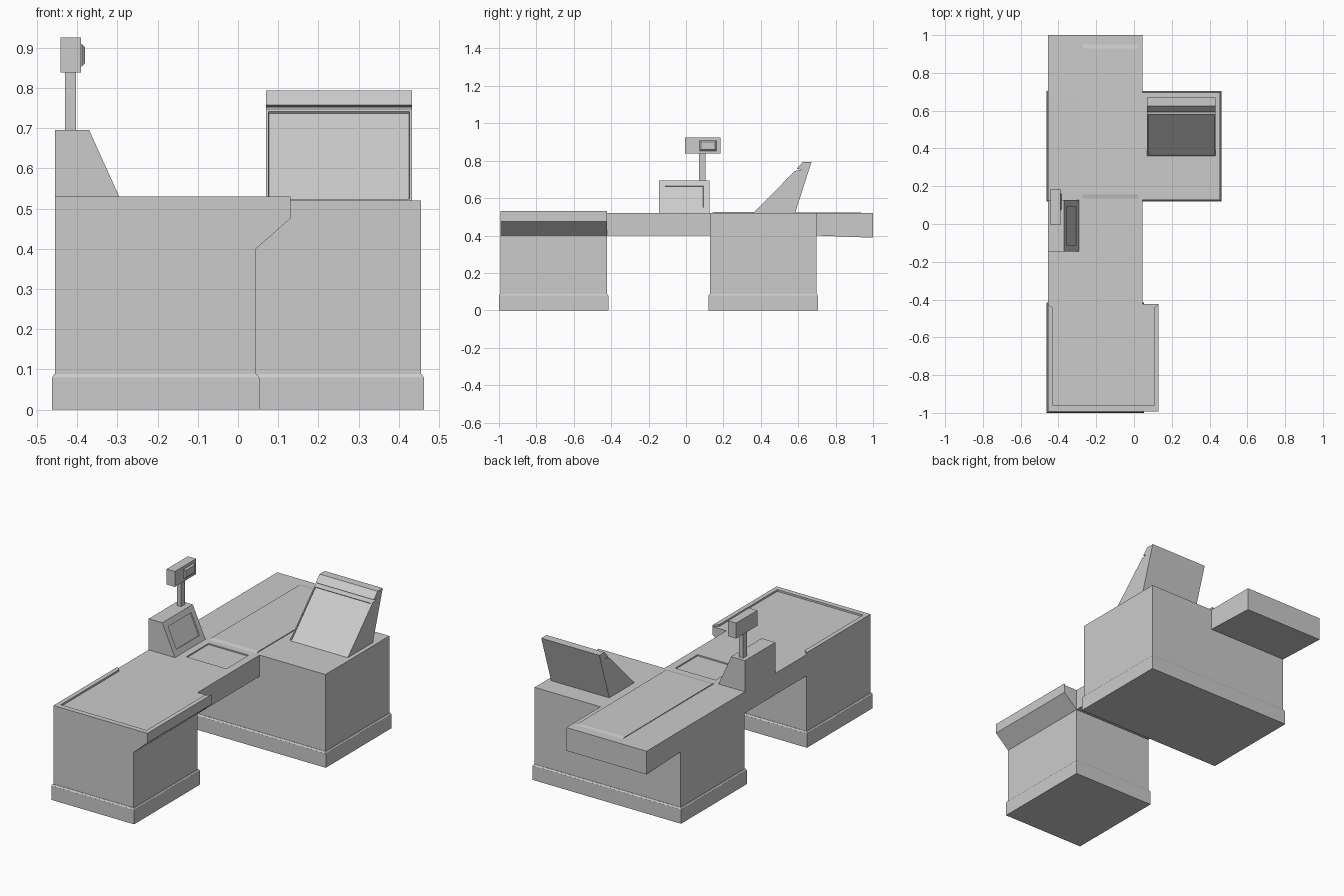
import bpy, bmesh
from mathutils import Vector

if "Cube" in bpy.data.objects:
    bpy.data.objects.remove(bpy.data.objects["Cube"])


def finish(name, bm):
    bmesh.ops.recalc_face_normals(bm, faces=bm.faces)
    me = bpy.data.meshes.new(name)
    bm.to_mesh(me)
    bm.free()
    ob = bpy.data.objects.new(name, me)
    bpy.context.collection.objects.link(ob)
    return ob


def prism(name, pts, axis, a, b):
    """Extrude a 2D outline along an axis: x -> (y,z), y -> (x,z), z -> (x,y)."""
    place = {'x': lambda p, t: (t, p[0], p[1]),
             'y': lambda p, t: (p[0], t, p[1]),
             'z': lambda p, t: (p[0], p[1], t)}[axis]
    bm = bmesh.new()
    ends = [[bm.verts.new(place(p, t)) for p in pts] for t in (a, b)]
    n = len(pts)
    for loop in ends:
        bm.faces.new(loop)
    for i in range(n):
        j = (i + 1) % n
        bm.faces.new((ends[0][i], ends[0][j], ends[1][j], ends[1][i]))
    return finish(name, bm)


def box(name, x0, x1, y0, y1, z0, z1):
    return prism(name, [(x0, y0), (x1, y0), (x1, y1), (x0, y1)], 'z', z0, z1)


def inset(ob, direction, thickness, depth, shrink=0):
    """Inset and push the largest face that looks along a direction."""
    bm = bmesh.new()
    bm.from_mesh(ob.data)
    bm.normal_update()
    d = Vector(direction).normalized()
    faces = [f for f in bm.faces if f.normal.dot(d) > 0.93]
    face = max(faces, key=lambda f: f.calc_area())
    bmesh.ops.inset_region(bm, faces=[face], thickness=thickness, use_even_offset=True)
    if shrink:
        bmesh.ops.inset_region(bm, faces=[face], thickness=shrink, use_even_offset=True)
    bmesh.ops.translate(bm, verts=face.verts, vec=face.normal * depth)
    bm.to_mesh(ob.data)
    bm.free()


def plinth(name, x0, x1, y0, y1):
    """Skirting block with a chamfered upper edge."""
    ob = box(name, x0, x1, y0, y1, 0, 0.08)
    inset(ob, (0, 0, 1), 0.0005, 0, 0)
    bm = bmesh.new()
    bm.from_mesh(ob.data)
    bm.normal_update()
    top = max((f for f in bm.faces if f.normal.z > 0.9), key=lambda f: f.calc_area())
    bmesh.ops.inset_region(bm, faces=[top], thickness=0.0075, depth=0.008)
    bm.to_mesh(ob.data)
    bm.free()


# Front bagging cabinet with side overhang
plinth("front_plinth", -0.463, 0.053, -1.0, -0.415)
prism("front_cabinet", [(-0.455, 0.08), (0.045, 0.08), (0.045, 0.40), (0.13, 0.475),
                        (0.13, 0.52), (-0.455, 0.52)], 'y', -0.992, -0.423)
# Raised lip around three sides of the tray
prism("tray_lip", [(-0.455, -0.423), (-0.455, -0.992), (0.13, -0.992), (0.13, -0.423),
                   (0.105, -0.445), (0.105, -0.962), (-0.43, -0.962), (-0.43, -0.445)],
      'z', 0.52, 0.53)

# Rear cabinet
plinth("rear_plinth", -0.463, 0.463, 0.12, 0.705)
box("rear_cabinet", -0.455, 0.455, 0.128, 0.697, 0.08, 0.52)

# Counter bridge with recessed scanner window
bridge = box("counter_bridge", -0.455, 0.045, -0.423, 0.128, 0.40, 0.52)
cutter = box("scanner_cutter", -0.25, 0.0, -0.103, 0.095, 0.513, 0.55)
cutter.hide_render = True
cutter.hide_set(True)
mod = bridge.modifiers.new("scanner_recess", 'BOOLEAN')
mod.operation = 'DIFFERENCE'
mod.solver = 'EXACT'
mod.object = cutter

# Conveyor overhang and belt
prism("conveyor_overhang", [(0.697, 0.40), (1.0, 0.388), (1.0, 0.519), (0.697, 0.52)],
      'x', -0.455, 0.045)
prism("conveyor_belt", [(0.13, 0.519), (0.155, 0.525), (0.93, 0.523), (0.95, 0.519)],
      'x', -0.27, 0.02)

# Upright scanner housing with slanted window
tower = prism("scanner_tower", [(-0.455, 0.52), (-0.291, 0.52), (-0.37, 0.695),
                                (-0.455, 0.695)], 'y', -0.145, 0.126)
inset(tower, (0.9, 0, 0.42), 0.033, -0.006, 0.001)

# Customer display on a pole
box("display_pole", -0.43, -0.403, 0.07, 0.105, 0.69, 0.845)
box("display_head", -0.441, -0.39, -0.005, 0.184, 0.838, 0.925)
bezel = box("display_bezel", -0.391, -0.388, 0.072, 0.164, 0.853, 0.909)
inset(bezel, (1, 0, 0), 0.008, 0.008)

# Wedge terminal with groove and recessed screen
terminal = prism("terminal", [(0.36, 0.52), (0.582, 0.745), (0.618, 0.752), (0.592, 0.757),
                              (0.625, 0.793), (0.671, 0.793), (0.583, 0.52)],
                 'x', 0.07, 0.432)
inset(terminal, (0, -0.7, 0.7), 0.006, -0.006, 0.0005)
